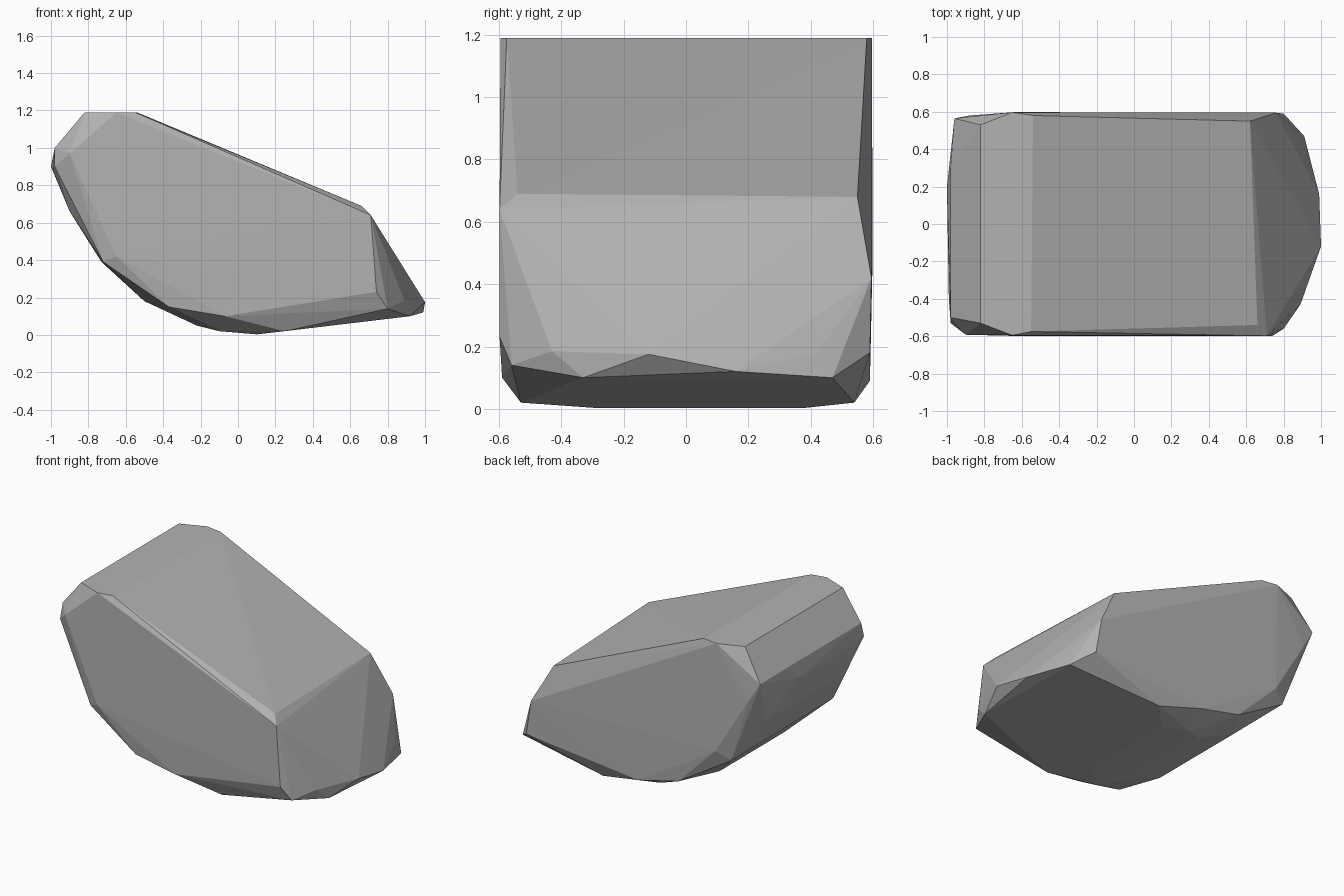
import bpy, bmesh

stone = bpy.data.materials.new("stone grey")
stone.diffuse_color = (0.45, 0.45, 0.45, 1)

# Corner points of the faceted boulder, grouped by area
crown = [(-.82, -.53, 1.19), (-.65, -.595, 1.19), (-.55, -.575, 1.19),
         (-.82, .53, 1.19), (-.65, .597, 1.19), (-.54, .58, 1.19)]
brow = [(.66, -.54, .69), (.71, -.598, .64), (.62, .55, .68), (.76, .595, .42)]
toe = [(.74, -.598, .23), (.80, -.56, .14), (.89, -.43, .185), (.92, -.33, .10),
       (1.0, -.12, .175), (.99, .16, .12), (.90, .42, .18), (.91, .47, .10), (.80, .59, .18)]
belly = [(.25, -.53, .02), (.10, -.29, .003), (.10, .38, .003), (.25, .54, .02),
         (-.10, -.45, .02), (-.10, .42, .02), (-.07, -.59, .10), (-.05, .59, .09),
         (-.22, -.3, .05), (-.22, .35, .05), (-.37, -.58, .15), (-.35, .585, .16),
         (-.50, -.35, .18), (-.50, .35, .18)]
rear = [(-.72, -.57, .39), (-.73, .55, .39), (-.65, -.598, .42), (-.64, .598, .45),
        (-.90, -.45, .66), (-.90, .42, .66), (-.99, -.40, .88), (-1.0, .20, .90),
        (-.98, -.53, .90), (-.90, -.592, .97), (-.98, -.50, 1.0), (-.98, .30, 1.0),
        (-.96, .565, .98), (-.88, .58, .85)]

# Stretch a flat-faced skin around the corners
bm = bmesh.new()
for p in crown + brow + toe + belly + rear:
    bm.verts.new(p)
bmesh.ops.convex_hull(bm, input=bm.verts[:])
loose = [v for v in bm.verts if not v.link_faces]
bmesh.ops.delete(bm, geom=loose, context='VERTS')
bmesh.ops.recalc_face_normals(bm, faces=bm.faces[:])
mesh = bpy.data.meshes.new("boulder")
bm.to_mesh(mesh)
bm.free()
mesh.materials.append(stone)
bpy.context.collection.objects.link(bpy.data.objects.new("boulder", mesh))
